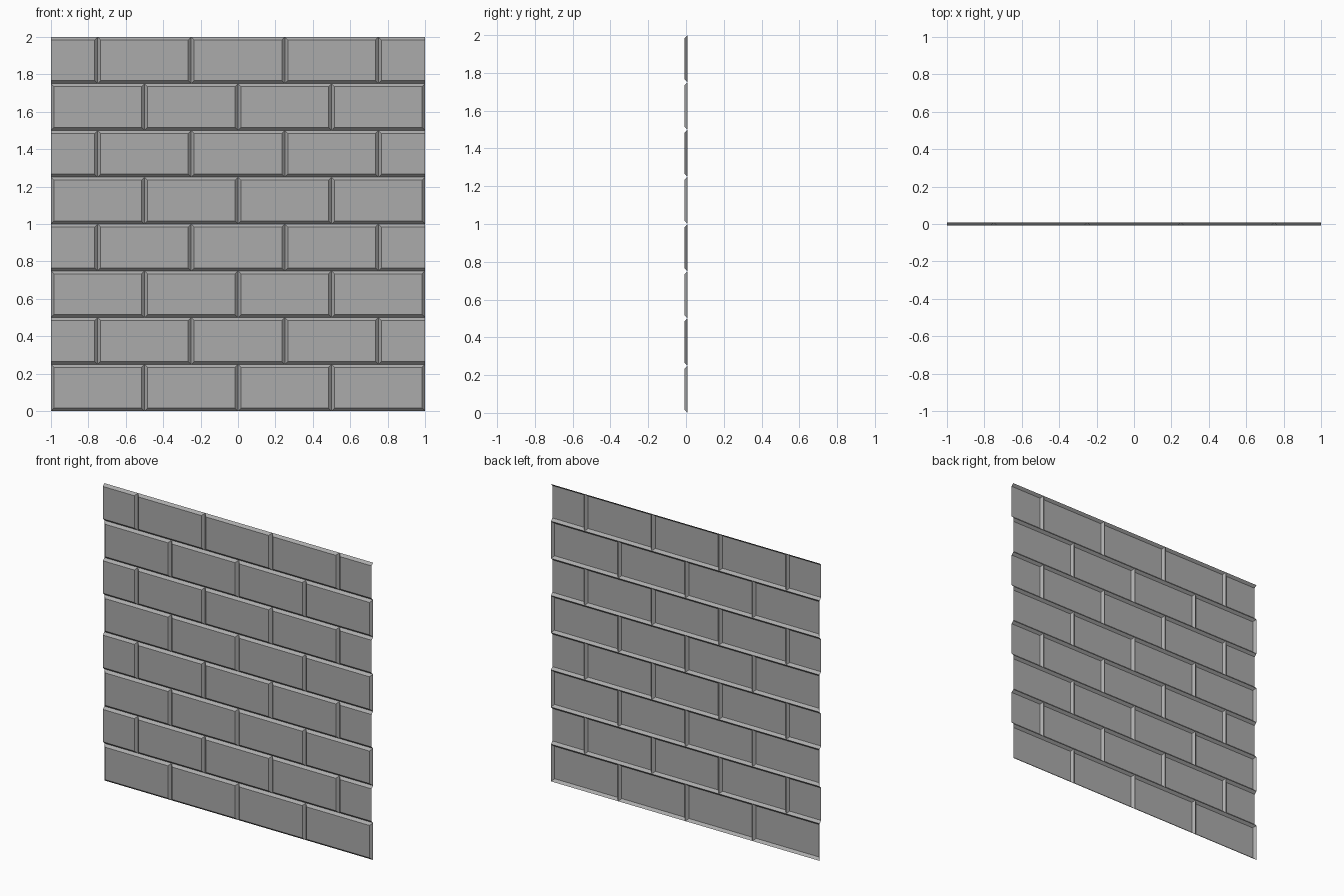
import bpy
import bmesh

if "Cube" in bpy.data.objects:
    bpy.data.objects.remove(bpy.data.objects["Cube"])

W, H = 0.5, 0.25      # brick size
B = 0.016             # bevel width of each brick
Y_FACE, Y_JOINT = -0.008, 0.008

bm = bmesh.new()


def add_brick(x0, x1, z0, z1, bevel_left=True, bevel_right=True):
    """Raised brick face with sloping edges that meet in V-shaped joints."""
    xa = x0 + (B if bevel_left else 0)
    xb = x1 - (B if bevel_right else 0)
    za, zb = z0 + B, z1 - B
    inner = [bm.verts.new((x, Y_FACE, z))
             for x, z in ((xa, za), (xb, za), (xb, zb), (xa, zb))]
    outer = [bm.verts.new((x, Y_JOINT, z))
             for x, z in ((x0, z0), (x1, z0), (x1, z1), (x0, z1))]
    bm.faces.new(inner)
    sides = (True, bevel_right, True, bevel_left)  # bottom, right, top, left
    for i, present in enumerate(sides):
        if present:
            j = (i + 1) % 4
            bm.faces.new((outer[i], outer[j], inner[j], inner[i]))


# Eight courses in running bond; odd courses end in cut half bricks
for row in range(8):
    z0 = row * H
    if row % 2 == 0:
        for i in range(4):
            add_brick(-1 + i * W, -1 + (i + 1) * W, z0, z0 + H)
    else:
        add_brick(-1, -0.75, z0, z0 + H, bevel_left=False)
        for i in range(3):
            add_brick(-0.75 + i * W, -0.75 + (i + 1) * W, z0, z0 + H)
        add_brick(0.75, 1, z0, z0 + H, bevel_right=False)

bmesh.ops.remove_doubles(bm, verts=bm.verts, dist=1e-4)

mesh = bpy.data.meshes.new("brick_wall_panel")
bm.to_mesh(mesh)
bm.free()
wall = bpy.data.objects.new("brick_wall_panel", mesh)
bpy.context.collection.objects.link(wall)

# Darker grey stone
stone = bpy.data.materials.new("dark_grey_stone")
stone.diffuse_color = (0.41, 0.41, 0.41, 1)
stone.use_nodes = True
stone.node_tree.nodes["Principled BSDF"].inputs["Base Color"].default_value = stone.diffuse_color
mesh.materials.append(stone)
